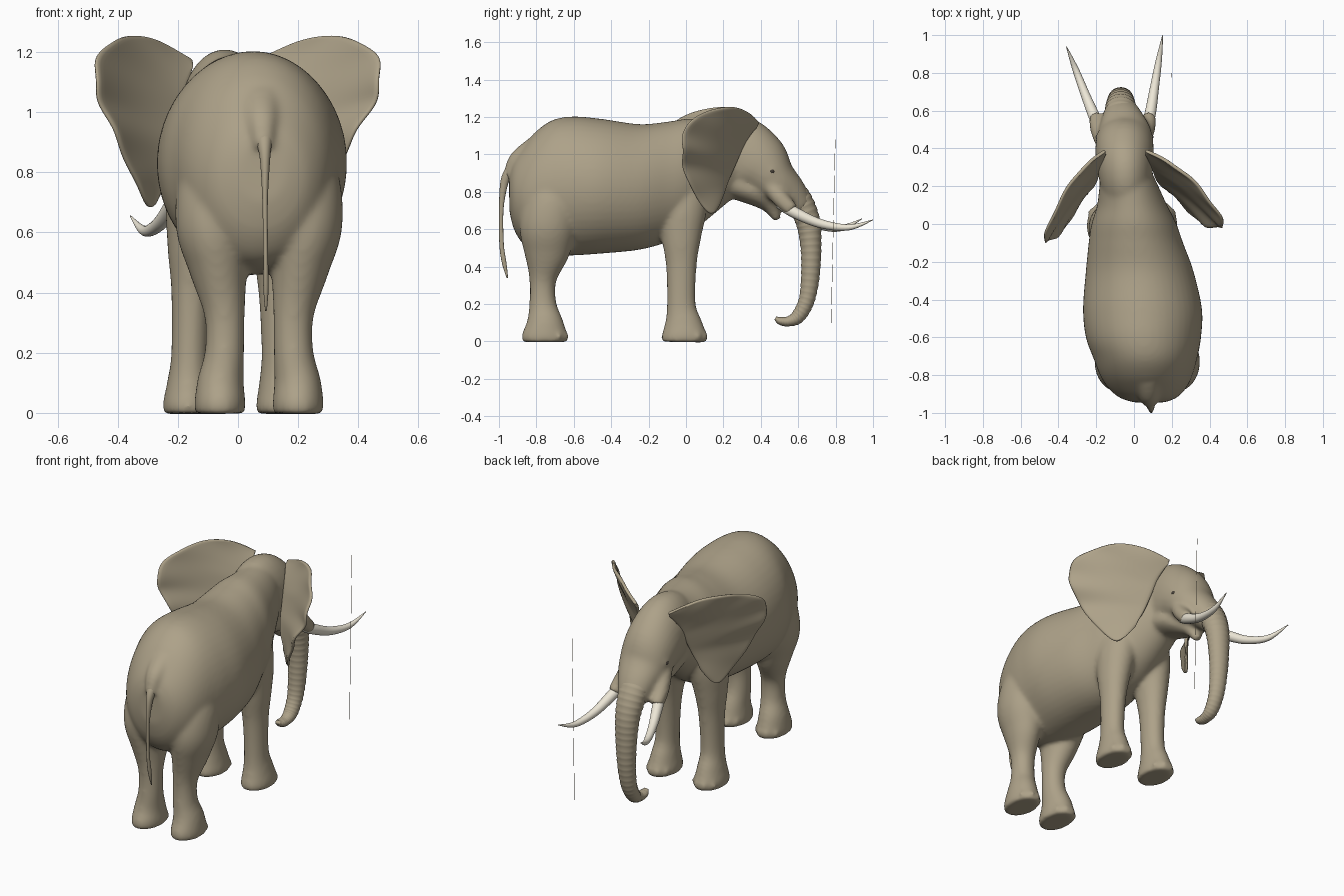
import bpy, bmesh, math
from mathutils import Vector


def material(name, color):
    m = bpy.data.materials.new(name)
    m.diffuse_color = (*color, 1)
    return m


HIDE = material("hide", (0.42, 0.36, 0.25))
IVORY = material("ivory", (0.85, 0.80, 0.68))
DARK = material("dark", (0.06, 0.05, 0.04))


def spline(pts, steps):
    """Catmull-Rom samples through tuples of any length."""
    p = [pts[0]] + list(pts) + [pts[-1]]
    out = []
    for i in range(1, len(p) - 2):
        for s in range(steps):
            t = s / steps
            out.append([0.5 * (2 * b + (c - a) * t + (2 * a - 5 * b + 4 * c - d) * t * t
                               + (3 * b - a - 3 * c + d) * t ** 3)
                        for a, b, c, d in zip(*p[i - 1:i + 3])])
    return out + [list(pts[-1])]


def sweep(bm, stations, steps=6, n=32, ripple=0, axis=None):
    """Elliptical tube through (x, y, z, radius across x, other radius)."""
    st = spline(stations, steps)
    rings = []
    for i, s in enumerate(st):
        a, b = st[max(i - 1, 0)], st[min(i + 1, len(st) - 1)]
        t = Vector(axis) if axis else (Vector(b[:3]) - Vector(a[:3])).normalized()
        side = (Vector((1, 0, 0)) - t * t.x).normalized()
        up = t.cross(side)
        k = 1 - ripple * (i % 3 == 0)
        rings.append([bm.verts.new(Vector(s[:3])
                      + side * s[3] * k * math.cos(2 * math.pi * j / n)
                      + up * s[4] * k * math.sin(2 * math.pi * j / n)) for j in range(n)])
    for r, q in zip(rings, rings[1:]):
        for j in range(n):
            bm.faces.new((r[j], r[(j + 1) % n], q[(j + 1) % n], q[j]))
    bm.faces.new(rings[0][::-1])
    bm.faces.new(rings[-1])


def ball(bm, loc, size):
    vs = bmesh.ops.create_uvsphere(bm, u_segments=20, v_segments=12, radius=1)["verts"]
    for v in vs:
        v.co = Vector([c * s + l for c, s, l in zip(v.co, size, loc)])


def finish(name, bm, mat):
    bmesh.ops.recalc_face_normals(bm, faces=bm.faces)
    me = bpy.data.meshes.new(name)
    bm.to_mesh(me)
    bm.free()
    me.shade_smooth()
    me.materials.append(mat)
    ob = bpy.data.objects.new(name, me)
    bpy.context.collection.objects.link(ob)
    return ob


def mirror(stations, c):
    return [(2 * c - s[0], *s[1:]) for s in stations]


# Torso, as (y, centre x, underside z, back z, half width)
skin = bmesh.new()
torso = [(-.945, .08, .70, .90, .08), (-.92, .075, .60, .97, .15), (-.87, .07, .52, 1.045, .205),
         (-.80, .065, .48, 1.125, .245), (-.71, .06, .46, 1.185, .275), (-.60, .05, .46, 1.203, .305),
         (-.45, .045, .47, 1.19, .315), (-.25, .03, .49, 1.162, .285), (-.10, .01, .53, 1.175, .25),
         (0, 0, .57, 1.19, .225), (.10, -.01, .64, 1.19, .185), (.22, -.03, .74, 1.19, .15),
         (.30, -.04, .80, 1.18, .12)]
sweep(skin, [(c, y, (a + b) / 2, w, (b - a) / 2) for y, c, a, b, w in torso], n=48, axis=(0, 1, 0))

# Head and jaw
sweep(skin, [(-.03, .14, .98, .13, .19), (-.045, .27, .995, .145, .215), (-.05, .38, .95, .155, .18),
             (-.05, .47, .86, .145, .13), (-.06, .55, .79, .115, .10), (-.07, .62, .71, .08, .07)])
sweep(skin, [(-.045, .20, .87, .12, .09), (-.05, .34, .81, .12, .075),
             (-.06, .44, .74, .075, .05), (-.06, .49, .65, .024, .02)])

# Tusk sockets and eyelids
for c in (-1, 1):
    sweep(skin, [(-.06 + c * .09, .42, .88, .05, .05), (-.06 + c * .125, .50, .77, .047, .047),
                 (-.06 + c * .142, .57, .70, .038, .038)], n=20)
    ball(skin, (-.05 + c * .125, .45, .91), (.028, .045, .04))

# Tail root
sweep(skin, [(.075, -.82, 1.04, .07, .05), (.08, -.91, .97, .05, .04), (.085, -.955, .88, .03, .025)])

# Legs with toenails
hind = [(-.06, -.755, -.003, .082, .118), (-.06, -.755, .03, .085, .124), (-.058, -.755, .10, .078, .10),
        (-.045, -.765, .20, .066, .073), (-.045, -.765, .33, .068, .073), (-.065, -.745, .48, .098, .125),
        (-.08, -.735, .63, .128, .155), (-.06, -.70, .80, .125, .14), (-.01, -.66, .95, .06, .06)]
fore = [(-.165, -.01, -.003, .082, .118), (-.165, -.01, .03, .085, .122), (-.163, -.015, .10, .073, .10),
        (-.16, -.025, .20, .062, .077), (-.155, -.025, .40, .067, .082), (-.15, -.025, .55, .085, .105),
        (-.135, -.02, .70, .105, .13), (-.11, 0, .85, .10, .12), (-.08, 0, .98, .06, .07)]
for leg in (hind, mirror(hind, .07), fore, mirror(fore, -.01)):
    sweep(skin, leg)
    x, y = leg[0][:2]
    for deg in (40, 75, 105, 140):
        a = math.radians(deg)
        ball(skin, (x + .08 * math.cos(a), y + .115 * math.sin(a), .027), (.018, .018, .022))

# One blended hide
body = finish("body", skin, HIDE)
m = body.modifiers.new("blend", 'REMESH')
m.mode, m.voxel_size, m.use_smooth_shade = 'VOXEL', .011, True
m = body.modifiers.new("soften", 'SMOOTH')
m.factor, m.iterations = .5, 14

# Ringed trunk
bm = bmesh.new()
sweep(bm, [(-.07, .53, .84, .085, .065), (-.07, .60, .76, .085, .072), (-.07, .652, .64, .072, .066),
           (-.07, .668, .50, .062, .056), (-.07, .665, .35, .053, .05), (-.07, .645, .22, .046, .043),
           (-.07, .60, .135, .04, .038), (-.07, .55, .108, .033, .028),
           (-.07, .505, .11, .03, .022), (-.07, .478, .125, .016, .01)], steps=12, ripple=.05)
finish("trunk", bm, HIDE)

# Tail
bm = bmesh.new()
sweep(bm, [(.085, -.92, .935, .035, .03), (.088, -.955, .89, .024, .026), (.09, -.975, .83, .016, .02),
           (.09, -.988, .70, .009, .012), (.092, -.986, .52, .008, .012),
           (.093, -.972, .42, .009, .012), (.093, -.955, .34, .003, .004)], n=16)
finish("tail", bm, HIDE)

# Tusks
tusks = {"left": [(-.18, .50, .74, .03, .03), (-.215, .58, .69, .03, .03), (-.26, .69, .63, .024, .024),
                  (-.31, .82, .605, .017, .017), (-.358, .94, .655, .002, .002)],
         "right": [(.06, .50, .74, .03, .03), (.085, .58, .69, .03, .03), (.108, .72, .63, .024, .024),
                   (.132, .87, .61, .016, .016), (.152, 1.0, .65, .002, .002)]}
for side, path in tusks.items():
    bm = bmesh.new()
    sweep(bm, path, steps=8, n=20)
    finish(side + "_tusk", bm, IVORY)

# Ears: surface from the root line on the head to the wavy outer rim
ROOT = [(.06, .375, 1.15), (.085, .32, 1.07), (.10, .28, .98), (.12, .235, .88), (.16, .19, .78)]
RIM = [(.06, .39, 1.17), (.19, .325, 1.23), (.30, .24, 1.255), (.405, .125, 1.235), (.465, .02, 1.18),
       (.475, -.02, 1.09), (.435, -.02, 1.0), (.375, -.01, .90), (.31, .05, .78), (.24, .13, .68),
       (.18, .18, .75)]
for side in ("right", "left"):
    bm = bmesh.new()
    rim, root = spline(RIM, 4), spline(ROOT, 10)
    cols = 12
    grid = []
    for i, (a, b) in enumerate(zip(root, rim)):
        row = []
        for j in range(cols + 1):
            t = j / cols
            p = Vector(a).lerp(Vector(b), t)
            edge = math.sin(math.pi * i / (len(rim) - 1))
            wave = math.sin(i * .9) * edge * t ** 3
            p += Vector((.6, .8, 0)) * (.02 * math.sin(math.pi * t) * edge + .006 * wave)
            p += Vector((.005, 0, 0)) * wave
            if side == "left":
                p = Vector((-(p.x * .78 + .105), p.y - .08 * (p.x / .475) ** 2, p.z))
            row.append(bm.verts.new(p))
        grid.append(row)
    for r, q in zip(grid, grid[1:]):
        for j in range(cols):
            bm.faces.new((r[j], r[j + 1], q[j + 1], q[j]))
    ear = finish(side + "_ear", bm, HIDE)
    m = ear.modifiers.new("thickness", 'SOLIDIFY')
    m.thickness, m.offset = .018, 0
    m = ear.modifiers.new("round", 'SUBSURF')
    m.levels = m.render_levels = 1

# Eyes
for side, c in (("left", -1), ("right", 1)):
    bm = bmesh.new()
    ball(bm, (-.05 + c * .139, .46, .91), (.014, .014, .014))
    finish(side + "_eye", bm, DARK)

# Hair-thin upright strand beside the right tusk
bm = bmesh.new()
sweep(bm, [(.2, .776, .10, .0012, .0012), (.2, .798, 1.08, .0012, .0012)], steps=2, n=6)
finish("thin_strand", bm, HIDE)
